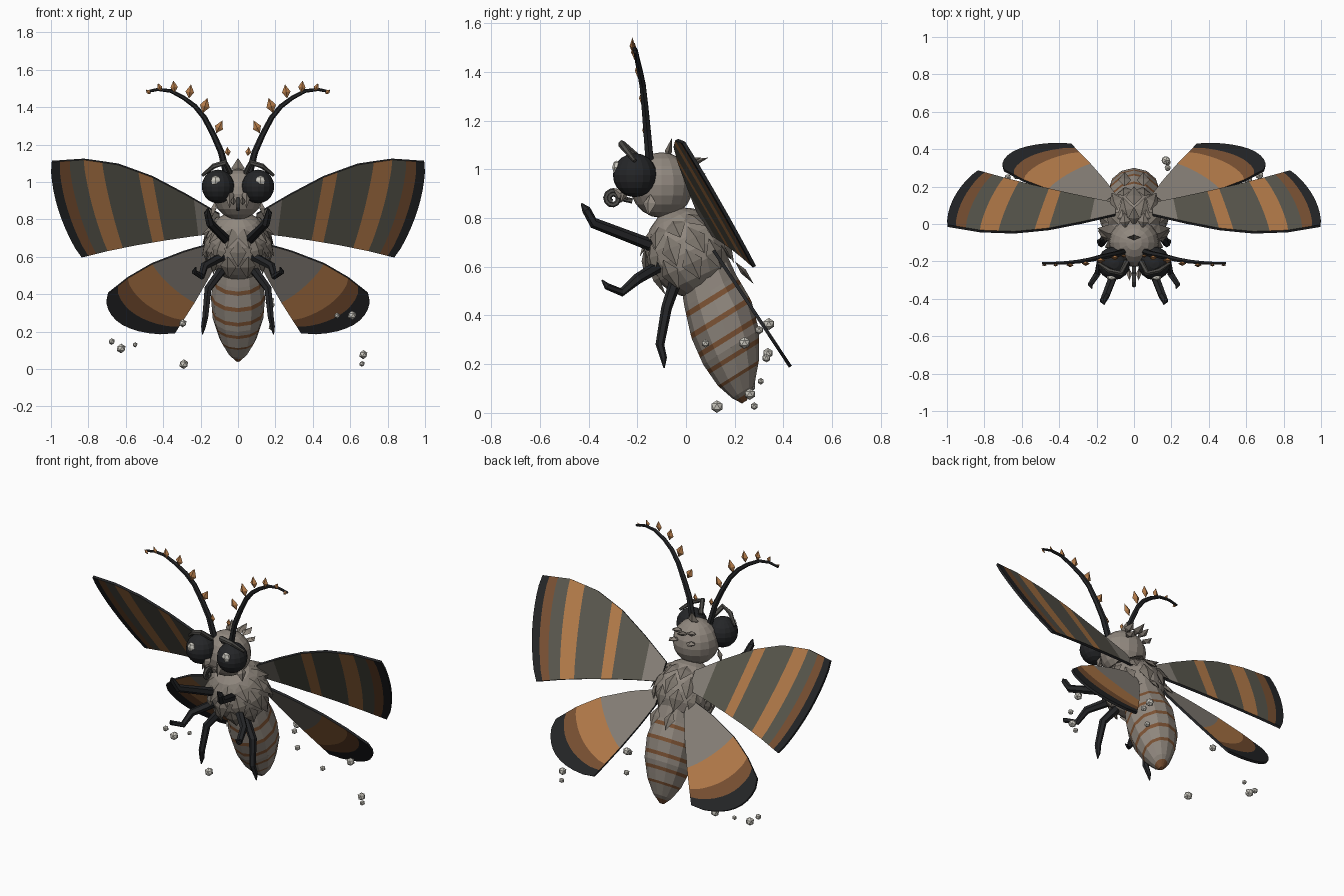
import bpy, bmesh, math
from mathutils import Vector as V

if "Cube" in bpy.data.objects:
    bpy.data.objects.remove(bpy.data.objects["Cube"])

def mat(name, r, g, b):
    m = bpy.data.materials.new(name)
    m.diffuse_color = (r, g, b, 1)
    m.use_nodes = True
    m.node_tree.nodes["Principled BSDF"].inputs["Base Color"].default_value = m.diffuse_color
    return m

GREY = mat("body grey", .28, .245, .21)
SCALE = mat("scale taupe", .20, .175, .148)
LIGHT = mat("wing pale grey", .25, .225, .195)
OLIVE = mat("wing olive grey", .105, .1, .078)
ORANGE = mat("orange", .47, .205, .07)
BROWN = mat("rust brown", .2, .085, .034)
BLACK = mat("black", .018, .019, .021)
DARK = mat("dark grey", .075, .072, .066)
PEARL = mat("pearl", .62, .6, .54)

def finish(name, bm, mats, mirror=False, recalc=True):
    if recalc:
        bmesh.ops.recalc_face_normals(bm, faces=bm.faces)
    me = bpy.data.meshes.new(name)
    bm.to_mesh(me)
    bm.free()
    for m in mats:
        me.materials.append(m)
    ob = bpy.data.objects.new(name, me)
    bpy.context.collection.objects.link(ob)
    if mirror:
        ob.modifiers.new("mirror", 'MIRROR').use_mirror_merge = False
    return ob

def at(pts, t):
    """Point on a polyline, t counted in points."""
    i = max(0, min(int(t), len(pts) - 2))
    return V(pts[i]).lerp(V(pts[i + 1]), t - i)

def loft(name, pts, radii, mats, ref, sides=8, normal=None, rule=None, mirror=False):
    """Rings along a path, capped at both ends."""
    bm = bmesh.new()
    pts = [V(p) for p in pts]
    rings = []
    for i, p in enumerate(pts):
        n = normal or (pts[min(i + 1, len(pts) - 1)] - pts[max(i - 1, 0)])
        u = n.cross(V(ref)).normalized()
        w = n.cross(u).normalized()
        rings.append([bm.verts.new(p + radii[i] * (u * math.cos(a) + w * math.sin(a)))
                      for a in (2 * math.pi * k / sides for k in range(sides))])
    for i in range(len(rings) - 1):
        for k in range(sides):
            j = (k + 1) % sides
            f = bm.faces.new((rings[i][k], rings[i][j], rings[i + 1][j], rings[i + 1][k]))
            f.material_index = rule(i) if rule else 0
    bm.faces.new(rings[0])
    bm.faces.new(rings[-1]).material_index = rule(len(rings) - 2) if rule else 0
    return finish(name, bm, mats, mirror)

def diamond(bm, c, d, n, length, width, thick):
    """One pointed scale: long along d, flat along n."""
    c, d, n = V(c), V(d).normalized(), V(n)
    s = d.cross(n).normalized()
    n = s.cross(d)
    tip, base = [bm.verts.new(c + d * k * length / 2) for k in (1, -1)]
    mid = [bm.verts.new(c - d * length * .06 + o) for o in
           (s * width / 2, n * thick / 2, -s * width / 2, -n * thick / 2)]
    for k in range(4):
        a, b = mid[k], mid[(k + 1) % 4]
        bm.faces.new((a, b, tip))
        bm.faces.new((b, a, base))

def scales(name, items, m, mirror=False):
    bm = bmesh.new()
    for it in items:
        diamond(bm, *it)
    return finish(name, bm, [m], mirror)

def ball(name, c, r, m, seg=16, rings=10, tilt=0, mirror=False):
    bm = bmesh.new()
    bmesh.ops.create_uvsphere(bm, u_segments=seg, v_segments=rings, radius=1)
    ca, sa = math.cos(tilt), math.sin(tilt)
    for v in bm.verts:
        x, y, z = (v.co[i] * r[i] for i in range(3))
        v.co = V((c[0] + x, c[1] + y * ca - z * sa, c[2] + y * sa + z * ca))
    return finish(name, bm, [m], mirror)

# head, eyes and eye glints
ball("head", (0, -.10, .935), (.135, .13, .135), GREY)
ball("eyes", (.107, -.21, .976), (.087, .09, .09), BLACK, mirror=True)
ball("eye_glints", (.12, -.285, 1.008), (.028, .018, .028), PEARL, 6, 4, mirror=True)

# thorax
TILT = math.radians(25)
TC = V((0, .005, .66))
ball("thorax", TC, (.175, .168, .188), GREY, tilt=TILT)

# overlapping thorax scales in rows around the body axis
axis = V((0, math.sin(TILT), -math.cos(TILT)))
e1, e2 = V((1, 0, 0)), axis.cross(V((1, 0, 0)))
rows = []
for r, deg in enumerate((52, 80, 108)):
    th = math.radians(deg)
    for k in range(10):
        a = 2 * math.pi * (k + .5 * (r % 2)) / 10
        out = e1 * math.cos(a) + e2 * math.sin(a)
        nrm = out * math.sin(th) - axis * math.cos(th)
        tan = axis * math.sin(th) + out * math.cos(th)
        rows.append((TC + nrm * .178, tan + nrm * .22, nrm, .14, .09, .03))
scales("thorax_scales", rows, SCALE)
scales("back_scales", [((.05, .24, .575), (0, .5, -.6), (0, .7, .6), .12, .07, .025),
                       ((.05, .15, .68), (0, .5, -.7), (0, .7, .5), .13, .08, .03)], SCALE, True)

# head tuft, cheek scales and mouth palps
scales("head_tuft", [((0, -.07, 1.08), (0, .25, 1), (0, 1, 0), .1, .07, .03),
                     ((0, .04, 1.03), (0, 1, .35), (0, 0, 1), .11, .06, .03)], SCALE)
scales("head_side_scales", [((.05, .02, 1.035), (.1, 1, .3), (0, 0, 1), .09, .06, .03),
                            ((.06, .04, .98), (.1, 1, .1), (0, .3, 1), .08, .06, .03),
                            ((.13, -.15, .855), (.2, -.1, -1), (1, -.5, 0), .09, .06, .03)], GREY, True)
scales("palps", [((.045, -.245, .92), (0, -.4, -1), (0, -1, .3), .13, .05, .05),
                 ((.025, -.27, .90), (0, -.8, .6), (1, 0, 0), .08, .04, .03)], GREY, True)

# coiled tongue
coil = [(0, -.30 + (.036 - .0013 * k) * math.cos(.6 * k), .88 + (.036 - .0013 * k) * math.sin(.6 * k))
        for k in range(19)]
loft("coiled_tongue", [(0, -.22, .87)] + coil, [.011] * 20, [DARK], (1, 0, 0), 6)

# bent brow feelers
loft("brow_feelers", [(.04, -.2, 1.05), (.07, -.265, 1.105), (.13, -.25, 1.085), (.19, -.21, 1.035)],
     [.014, .016, .014, .008], [DARK], (0, 1, 0), 6, mirror=True)

# antennae with leaf-like plates
ant = [(.06, -.15, 1.04), (.09, -.16, 1.16), (.13, -.168, 1.25), (.18, -.178, 1.345), (.23, -.19, 1.405),
       (.29, -.2, 1.45), (.36, -.207, 1.487), (.43, -.21, 1.495), (.49, -.21, 1.482)]
loft("antennae", ant, [.019 - .0015 * i for i in range(9)], [BLACK], (0, 1, 0), 6, mirror=True)
leaves = [(.055, 1.163, .05, .1), (.1, 1.295, .075, -.5), (.176, 1.41, .085, -.3), (.257, 1.485, .075, -.15),
          (.342, 1.51, .065, .1), (.42, 1.508, .045, .4), (.48, 1.482, .035, 1)]
scales("antenna_plates", [((x, -.16 - .06 * min(1, x / .3), z), (lean, 0, 1), (0, 1, 0), s, s * .62, s * .35)
                          for x, z, s, lean in leaves], ORANGE, True)

# abdomen with thin rust rings
prof = [(.07, .60, .11), (.10, .50, .125), (.145, .385, .145), (.185, .27, .135),
        (.215, .165, .10), (.235, .09, .055), (.24, .045, .012)]
bands = [1.25, 1.95, 2.65, 3.35, 4.1]
ts = sorted([0, .5, 1, 1.6, 2.3, 3, 3.7, 4.6, 5, 5.4, 6] + [b + o for b in bands for o in (-.09, .09)])
st = [at(prof, t) for t in ts]
def stripe(i):
    m = (ts[i] + ts[i + 1]) / 2
    return 1 if m > 5.4 or any(abs(m - b) < .05 for b in bands) else 0
loft("abdomen", [(0, s[0], s[1]) for s in st], [s[2] for s in st], [GREY, BROWN], (1, 0, 0), 12,
     normal=V((0, .53, -.85)), rule=stripe)

# legs, each tapering to a claw
legs = {"front_legs": [(.05, -.12, .68), (.15, -.38, .78), (.165, -.41, .835), (.16, -.43, .86)],
        "middle_legs": [(.07, -.1, .61), (.18, -.20, .55), (.195, -.265, .495), (.235, -.325, .52), (.225, -.345, .545)],
        "hind_legs": [(.07, -.04, .55), (.16, -.08, .43), (.175, -.107, .28), (.185, -.092, .225), (.19, -.09, .185)]}
for name, p in legs.items():
    loft(name, p, [.026, .022, .018, .014, .003][:len(p) - 1] + [.003], [BLACK], (1, 0, 0), 6, mirror=True)

# wings: grid between leading and trailing edge, banded along the span
def wing(name, lead, trail, cuts, colours, bulge, power, depth):
    us = sorted(set([0, .2, .3, .6] + cuts + [1]))
    rows, bm, N = [], bmesh.new(), 10
    for u in us:
        row = []
        for k in range(N + 1):
            v = k / N
            p = at(lead, u * (len(lead) - 1)).lerp(at(trail, u * (len(trail) - 1)), v)
            p += V(bulge) * (max(0, math.sin(math.pi * v)) ** .7 * u ** power)
            row.append(bm.verts.new((p.x, depth(p.x, p.y), p.y)))
        rows.append(row)
    mats = [LIGHT, OLIVE, ORANGE, BROWN, BLACK]
    for i in range(len(us) - 1):
        band = sum((us[i] + us[i + 1]) / 2 > c for c in cuts)
        for k in range(N):
            f = bm.faces.new((rows[i][k], rows[i + 1][k], rows[i + 1][k + 1], rows[i][k + 1]))
            f.material_index = mats.index(colours[band])
    ob = finish(name, bm, mats, recalc=False)
    s = ob.modifiers.new("thickness", 'SOLIDIFY')
    s.thickness, s.offset, s.material_offset_rim = .014, 0, 9
    ob.modifiers.new("mirror", 'MIRROR').use_mirror_merge = False

wing("forewings",
     [(.1, .83), (.28, .935), (.46, 1.03), (.64, 1.095), (.82, 1.122), (.995, 1.11)],
     [(.1, .73), (.248, .712), (.396, .69), (.544, .665), (.692, .635), (.835, .60)],
     [.15, .395, .48, .695, .805, .89, .95], [LIGHT, OLIVE, ORANGE, OLIVE, ORANGE, OLIVE, BROWN, BLACK],
     (.045, 0), 4, lambda x, z: .542 + .126 * x - .61 * z)
wing("hindwings",
     [(.1, .68), (.257, .64), (.42, .585), (.575, .5), (.695, .405)],
     [(.1, .60), (.15, .5), (.215, .385), (.285, .275), (.337, .195)],
     [.56, .78, .89], [LIGHT, ORANGE, BROWN, BLACK],
     (.102, -.06), 3, lambda x, z: .425 - (z - .195) * .66)

# floating dust beads
bm = bmesh.new()
for x, y, z, r in [(-.675, .25, .147, .018), (-.625, .262, .11, .026), (-.55, .307, .13, .014),
                   (-.295, .336, .245, .022), (-.29, .127, .026, .026), (.53, .08, .285, .017),
                   (.61, .24, .287, .025), (.67, .262, .077, .024), (.663, .28, .028, .016),
                   (.18, .33, .225, .018), (.17, .34, .365, .025), (.18, .30, .34, .018)]:
    vs = bmesh.ops.create_icosphere(bm, subdivisions=1, radius=r)["verts"]
    bmesh.ops.translate(bm, verts=vs, vec=(x, y, z))
finish("dust_beads", bm, [PEARL])
